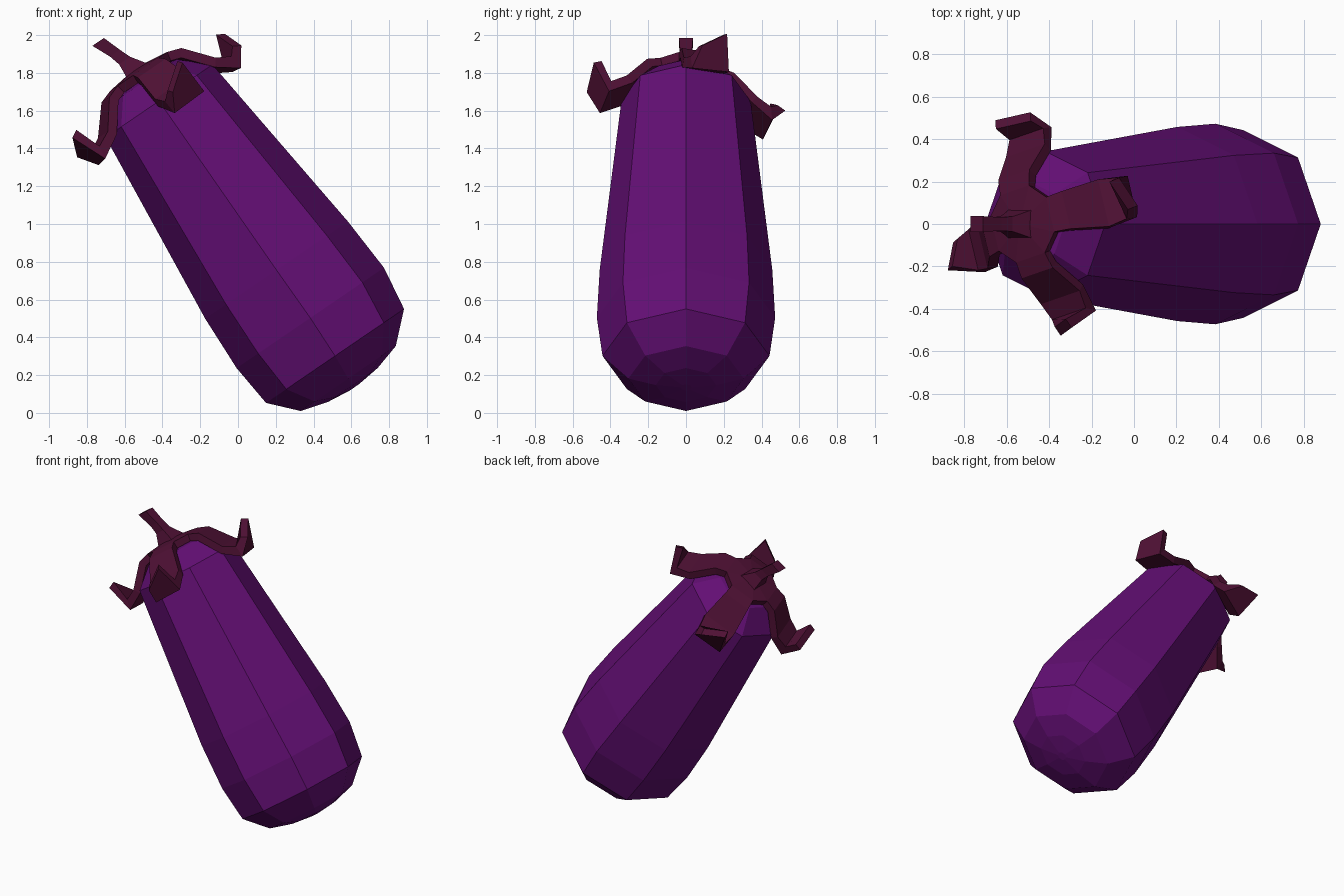
import bpy, bmesh, math
from mathutils import Matrix, Vector

cube = bpy.data.objects.get("Cube")
if cube:
    bpy.data.objects.remove(cube, do_unlink=True)

# Leaning frame: local z runs along the fruit toward the stem
TILT = math.atan2(0.563, 0.826)
FRAME = Matrix.Translation((0.483, 0, 0.329)) @ Matrix.Rotation(-TILT, 4, 'Y')


def material(name, rgb):
    m = bpy.data.materials.new(name)
    m.use_nodes = True
    color = (*rgb, 1)
    m.diffuse_color = color
    bsdf = m.node_tree.nodes["Principled BSDF"]
    bsdf.inputs["Base Color"].default_value = color
    bsdf.inputs["Roughness"].default_value = 0.8
    return m


def finish(bm, name, mat):
    bmesh.ops.recalc_face_normals(bm, faces=bm.faces)
    mesh = bpy.data.meshes.new(name)
    bm.to_mesh(mesh)
    bm.free()
    ob = bpy.data.objects.new(name, mesh)
    bpy.context.collection.objects.link(ob)
    mesh.materials.append(mat)
    ob.matrix_world = FRAME
    return ob


def lathe(name, rings, sides, mat, turn=0.0):
    """Join rings of (centre x, height, radius); flat ends are capped."""
    bm = bmesh.new()
    loops = []
    for cx, h, r in rings:
        angles = [turn + math.tau * i / sides for i in range(sides)]
        loops.append([bm.verts.new((cx + r * math.cos(a), r * math.sin(a), h)) for a in angles])
    for low, high in zip(loops, loops[1:]):
        for i in range(sides):
            j = (i + 1) % sides
            bm.faces.new((low[i], low[j], high[j], high[i]))
    bm.faces.new(loops[0][::-1])
    bm.faces.new(loops[-1])
    return finish(bm, name, mat)


skin = material("purple skin", (0.125, 0.0045, 0.175))
leaf = material("dark maroon leaf", (0.077, 0.0052, 0.034))

# Fruit body, eight flat sides
lathe("fruit_body", [
    (0.00, -0.235, 0.03), (0.00, -0.22, 0.16), (0.00, -0.178, 0.305),
    (0.01, -0.04, 0.442), (0.015, 0.20, 0.472), (0.01, 0.51, 0.457),
    (0.00, 1.60, 0.342), (0.00, 1.73, 0.20), (0.00, 1.765, 0.02)], 8, skin)

# Stem, four sided and bent
lathe("stem", [
    (0.0, 1.77, 0.11), (-0.01, 1.815, 0.085), (-0.03, 1.88, 0.05),
    (-0.05, 1.94, 0.045), (-0.09, 2.04, 0.052)], 4, leaf, math.pi / 4)

# Calyx: central plate with four leaves that flare and curl up at the tips
LEAF_ROWS = [  # radius, half width, height of each edge
    (0.165, 0.085, 1.79, 1.79),
    (0.24, 0.092, 1.765, 1.765),
    (0.36, 0.115, 1.62, 1.62),
    (0.44, 0.10, 1.58, 1.58),
    (0.485, 0.068, 1.62, 1.72),
]
bm = bmesh.new()
plate = []
for k in range(4):
    spin = Matrix.Rotation(math.radians(16 + 90 * k), 3, 'Z')
    rows = [[bm.verts.new(spin @ Vector((r, w * side, h)))
             for side, h in ((-1, h0), (1, h1))] for r, w, h0, h1 in LEAF_ROWS]
    for a, b in zip(rows, rows[1:]):
        bm.faces.new((a[0], b[0], b[1], a[1]))
    plate += rows[0]
centre = bm.verts.new((0, 0, 1.815))
for a, b in zip(plate, plate[1:] + plate[:1]):
    bm.faces.new((centre, a, b))
calyx = finish(bm, "calyx", leaf)
if calyx.data.polygons[-1].normal.z < 0:
    calyx.data.flip_normals()
solid = calyx.modifiers.new("thickness", 'SOLIDIFY')
solid.thickness = 0.05
solid.offset = -1
solid.use_even_offset = True
